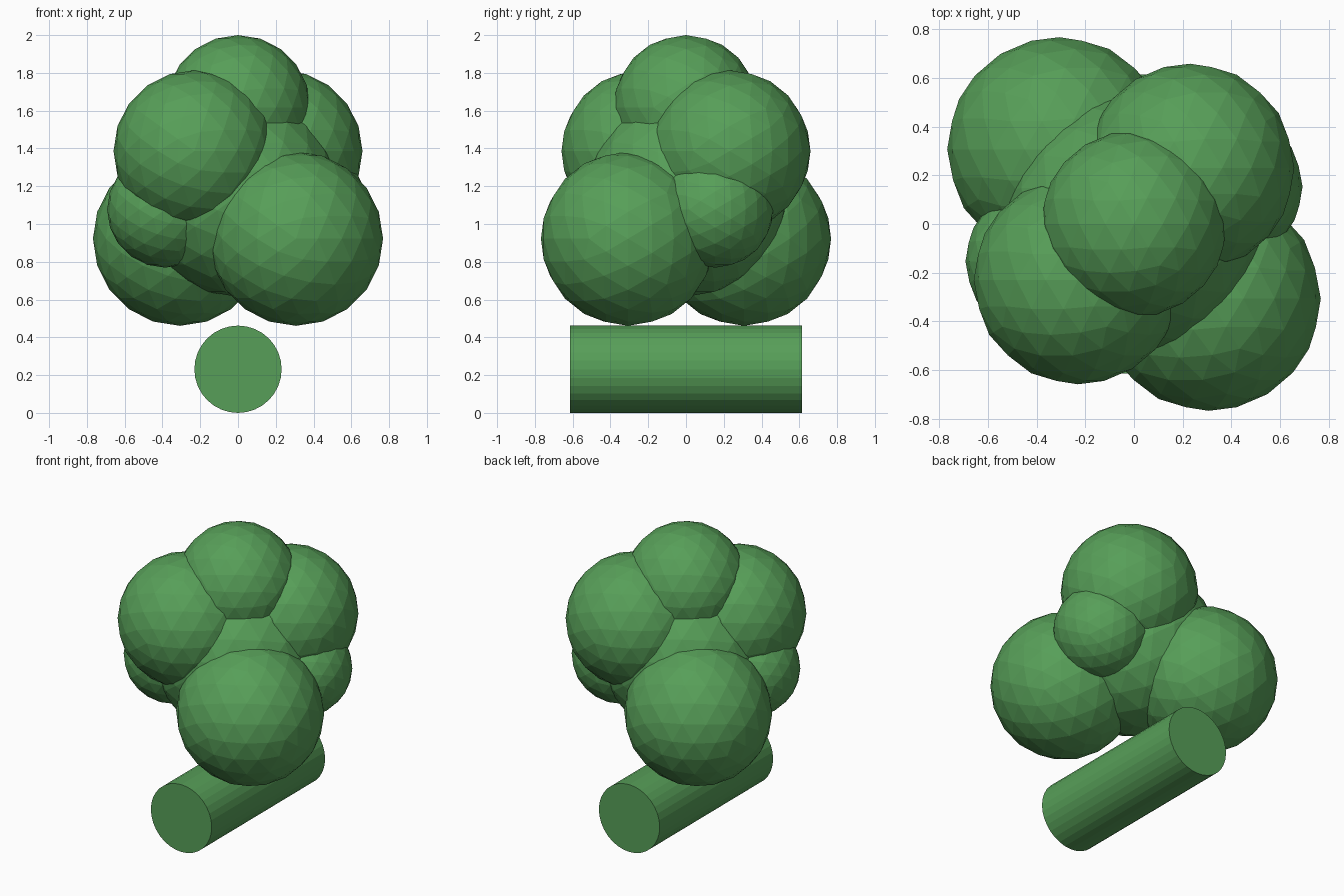
import bpy
from math import radians

if "Cube" in bpy.data.objects:
    bpy.data.objects.remove(bpy.data.objects["Cube"])

green = bpy.data.materials.new("leaf_green")
green.diffuse_color = (0.095, 0.345, 0.098, 1)
green.use_nodes = True
green.node_tree.nodes["Principled BSDF"].inputs["Base Color"].default_value = green.diffuse_color


def finish(name):
    ob = bpy.context.object
    ob.name = name
    ob.data.materials.append(green)


def clump(name, x, y, z, r):
    # Low-poly foliage ball with its pole along y
    bpy.ops.mesh.primitive_ico_sphere_add(
        subdivisions=3, radius=r, location=(x, y, z), rotation=(radians(90), 0, 0))
    finish(name)


# Trunk lying along y
bpy.ops.mesh.primitive_cylinder_add(
    vertices=32, radius=0.231, depth=1.23, location=(0, 0, 0.231),
    rotation=(radians(90), 0, 0))
finish("trunk")

# Central and top foliage
clump("foliage_core", 0, 0, 1.152, 0.537)
clump("foliage_top", 0, 0, 1.617, 0.383)

# Foliage in pairs, opposite each other around the trunk axis
for s, side in ((1, "a"), (-1, "b")):
    clump("foliage_lower_" + side, 0.307 * s, -0.307 * s, 0.922, 0.461)
    clump("foliage_upper_" + side, -0.231 * s, -0.231 * s, 1.386, 0.428)
    clump("foliage_small_" + side, 0.385 * s, 0.154 * s, 1.077, 0.308)
